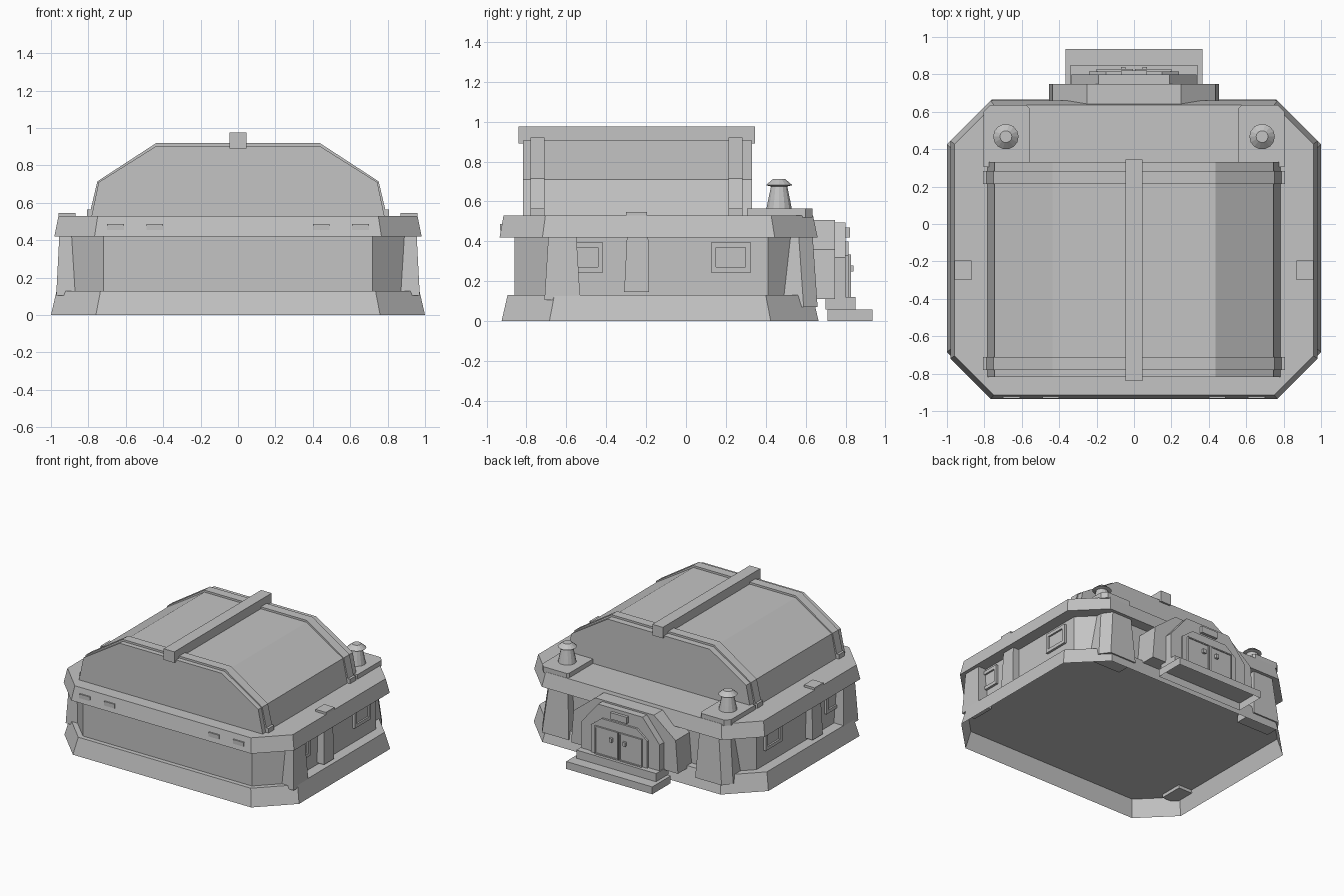
import bpy, bmesh, math

cube = bpy.data.objects.get("Cube")
if cube:
    bpy.data.objects.remove(cube, do_unlink=True)

GREY = (0.55, 0.55, 0.55, 1)
mat = bpy.data.materials.new("plain_grey")
mat.use_nodes = True
mat.diffuse_color = GREY
mat.node_tree.nodes["Principled BSDF"].inputs["Base Color"].default_value = GREY


def finish(name, bm, mirror=False):
    bmesh.ops.recalc_face_normals(bm, faces=bm.faces)
    mesh = bpy.data.meshes.new(name)
    bm.to_mesh(mesh)
    bm.free()
    mesh.materials.append(mat)
    ob = bpy.data.objects.new(name, mesh)
    bpy.context.scene.collection.objects.link(ob)
    if mirror:
        mod = ob.modifiers.new("Mirror", 'MIRROR')
        mod.use_clip = False
        mod.use_mirror_merge = False
    return ob


def loft(name, rings, mirror=False, bottom=True):
    """Skin matching rings of points; cap the last ring and, if wanted, the first."""
    bm = bmesh.new()
    vs = [[bm.verts.new(p) for p in ring] for ring in rings]
    n = len(vs[0])
    for a, b in zip(vs, vs[1:]):
        for i in range(n):
            j = (i + 1) % n
            bm.faces.new((a[i], a[j], b[j], b[i]))
    if bottom:
        bm.faces.new(vs[0])
    bm.faces.new(vs[-1])
    return finish(name, bm, mirror)


def rect(x0, x1, y0, y1, z):
    return [(x0, y0, z), (x1, y0, z), (x1, y1, z), (x0, y1, z)]


def box(name, x0, x1, y0, y1, z0, z1, mirror=False, bottom=True):
    return loft(name, [rect(x0, x1, y0, y1, z0), rect(x0, x1, y0, y1, z1)], mirror, bottom)


def octagon(x, y0, y1, c, z):
    half = [(x - c, y0, z), (x, y0 + c, z), (x, y1 - c, z), (x - c, y1, z)]
    return half + [(-px, py, pz) for px, py, pz in reversed(half)]


def arch(name, half, y0, y1):
    """Extrude a symmetric x/z outline along y."""
    outline = half + [(-x, z) for x, z in reversed(half)]
    return loft(name, [[(x, y, z) for x, z in outline] for y in (y0, y1)])


def framed_panel(name, x0, x1, y0, y1, z0, z1, direction, rim, depth):
    """Mirrored box whose face in one direction is inset and sunk with steep sides."""
    ob = box(name, x0, x1, y0, y1, z0, z1, True)
    bm = bmesh.new()
    bm.from_mesh(ob.data)
    bm.normal_update()
    face = max(bm.faces, key=lambda f: f.normal[direction])
    for thickness in (rim, .001):
        bmesh.ops.inset_region(bm, faces=[face], thickness=thickness, depth=0)
    for v in face.verts:
        v.co[direction] -= depth
    bm.to_mesh(ob.data)
    bm.free()


# Main body: hollow sloped plinth, walls and overhanging roof band
loft("plinth", [octagon(1.0, -.925, .665, .24, 0),
                octagon(.97, -.895, .635, .235, .13)], bottom=False)
loft("walls", [octagon(.89, -.86, .58, .17, .13), octagon(.89, -.86, .58, .17, .44)])
loft("roof_band", [octagon(.982, -.935, .66, .215, .42), octagon(.96, -.915, .637, .21, .53)])

# Vaulted hall with two ribs and a ridge beam
arch("vault", [(.785, .52), (.745, .71), (.435, .905)], -.818, .332)
for label, y in (("front", -.78), ("back", .213)):
    arch(label + "_rib", [(.798, .52), (.752, .715), (.437, .92)], y, y + .07)
    box(label + "_rib_foot", .76, .806, y, y + .07, .52, .565, True)
box("ridge_beam", -.045, .045, -.84, .346, .89, .975)

# Tapered buttresses on the side walls, bevelled ones on the back wall
loft("side_buttress", [rect(.855, .972, -.71, -.53, .105),
                       rect(.855, .955, -.69, -.55, .43)], True)
loft("back_buttress", [[(x0, .48, z), (x1, .48, z), (x1, y - .07, z),
                        (x1 - .05, y, z), (x0, y, z)]
                       for x0, x1, y, z in ((.54, .815, .66, .07), (.56, .775, .635, .43))], True)

# Side pillars with roof caps, and framed windows
loft("side_pillar", [rect(.86, .95, -.31, -.185, .145),
                     rect(.86, .94, -.295, -.19, .45)], True)
box("pillar_cap", .87, .96, -.30, -.195, .505, .547, True)
for label, y in (("front", -.615), ("back", .125)):
    framed_panel(label + "_window", .87, .908, y, y + .2, .245, .395, 0, .036, .012)

# Small slots on the front of the roof band
for x in (.40, .61):
    box("front_slot", x, x + .09, -.933, -.9, .455, .487, True)

# Corner pads carrying roof vents
pad = [(.56, .305), (.805, .305), (.805, .60), (.77, .635), (.575, .635), (.56, .62)]
loft("vent_pad", [[(x, y, z) for x, y in pad] for z in (.52, .565)], True)
vent = [(.066, .56), (.056, .61), (.042, .675), (.068, .682), (.032, .712)]
SIDES = 14
loft("roof_vent", [[(.685 + r * math.cos(math.tau * i / SIDES),
                     .467 + r * math.sin(math.tau * i / SIDES), z)
                    for i in range(SIDES)] for r, z in vent], True)

# Entrance: porch, portal, double door and sign
arch("porch", [(.455, .11), (.435, .36), (.25, .507)], .56, .748)
arch("portal", [(.335, .11), (.335, .32), (.19, .495)], .72, .80)
arch("portal_face", [(.24, .11), (.24, .33), (.15, .40)], .78, .815)
framed_panel("door_leaf", .006, .2, .79, .828, .12, .335, 1, .012, .006)
box("door_handle", .045, .07, .815, .84, .25, .28, True)
box("entrance_sign", -.07, .07, .78, .822, .42, .47)

# Hollow entrance steps standing clear of the plinth
box("lower_step", -.367, .367, .71, .935, 0, .057, bottom=False)
box("upper_step", -.34, .34, .70, .85, .057, .12)
